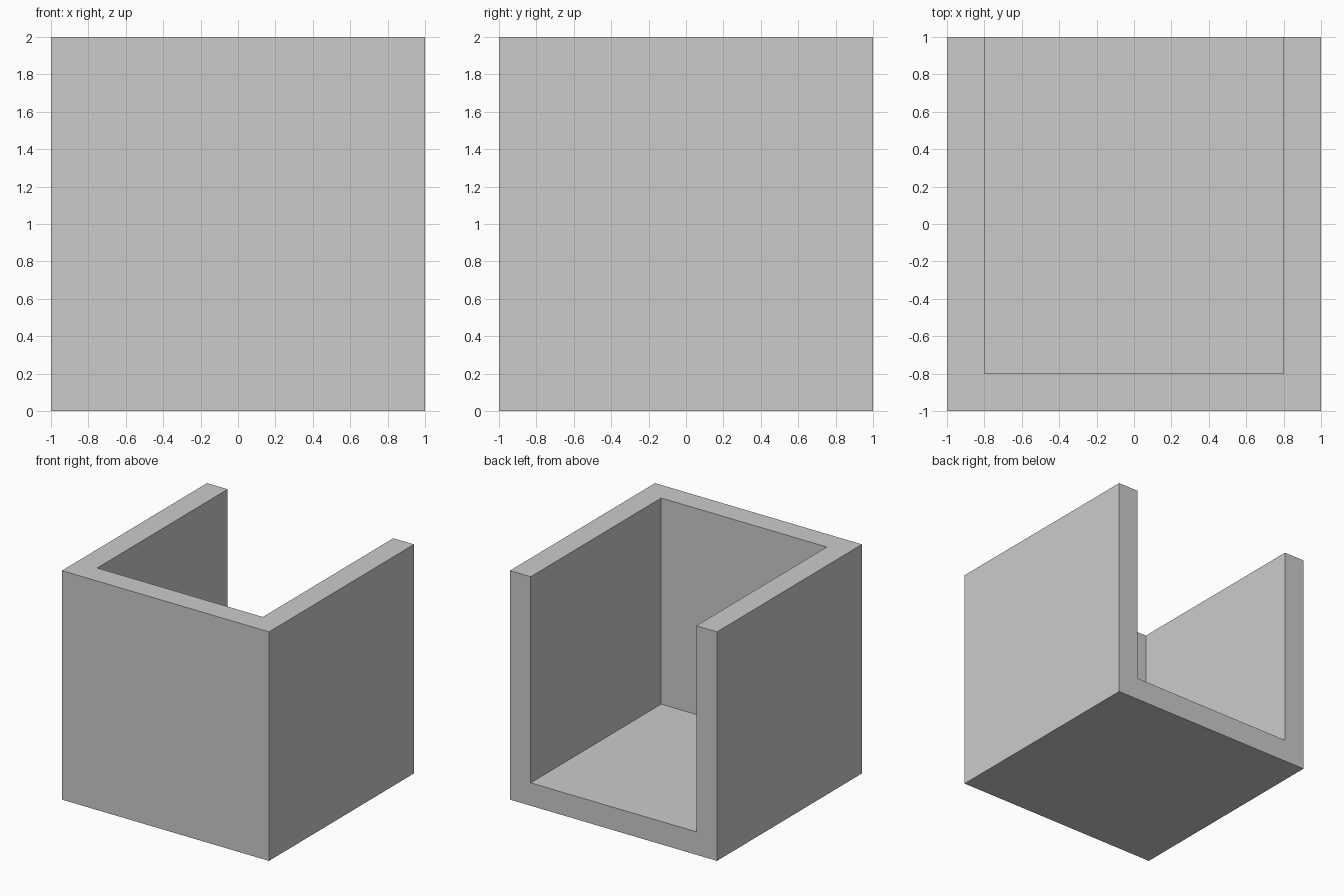
import bpy

if "Cube" in bpy.data.objects:
    bpy.data.objects.remove(bpy.data.objects["Cube"])

SIZE, WALL = 2.0, 0.2


def box(name, lo, hi):
    """Box between two opposite corners."""
    centre = [(a + b) / 2 for a, b in zip(lo, hi)]
    bpy.ops.mesh.primitive_cube_add(size=1, location=centre)
    ob = bpy.context.object
    ob.name = name
    ob.scale = [b - a for a, b in zip(lo, hi)]
    bpy.ops.object.transform_apply(location=True, rotation=False, scale=True)
    return ob


h = SIZE / 2

# Solid outer block
shell = box("open_box", (-h, -h, 0), (h, h, SIZE))

# Cavity, open at the top and the back
cavity = box("cavity_cutter", (-h + WALL, -h + WALL, WALL), (h - WALL, h + 0.5, SIZE + 0.5))

cut = shell.modifiers.new("cavity", 'BOOLEAN')
cut.operation = 'DIFFERENCE'
cut.solver = 'EXACT'
cut.object = cavity

# Bake the cut and discard the cutter
bpy.context.view_layer.objects.active = shell
bpy.ops.object.modifier_apply(modifier=cut.name)
bpy.data.objects.remove(cavity, do_unlink=True)
